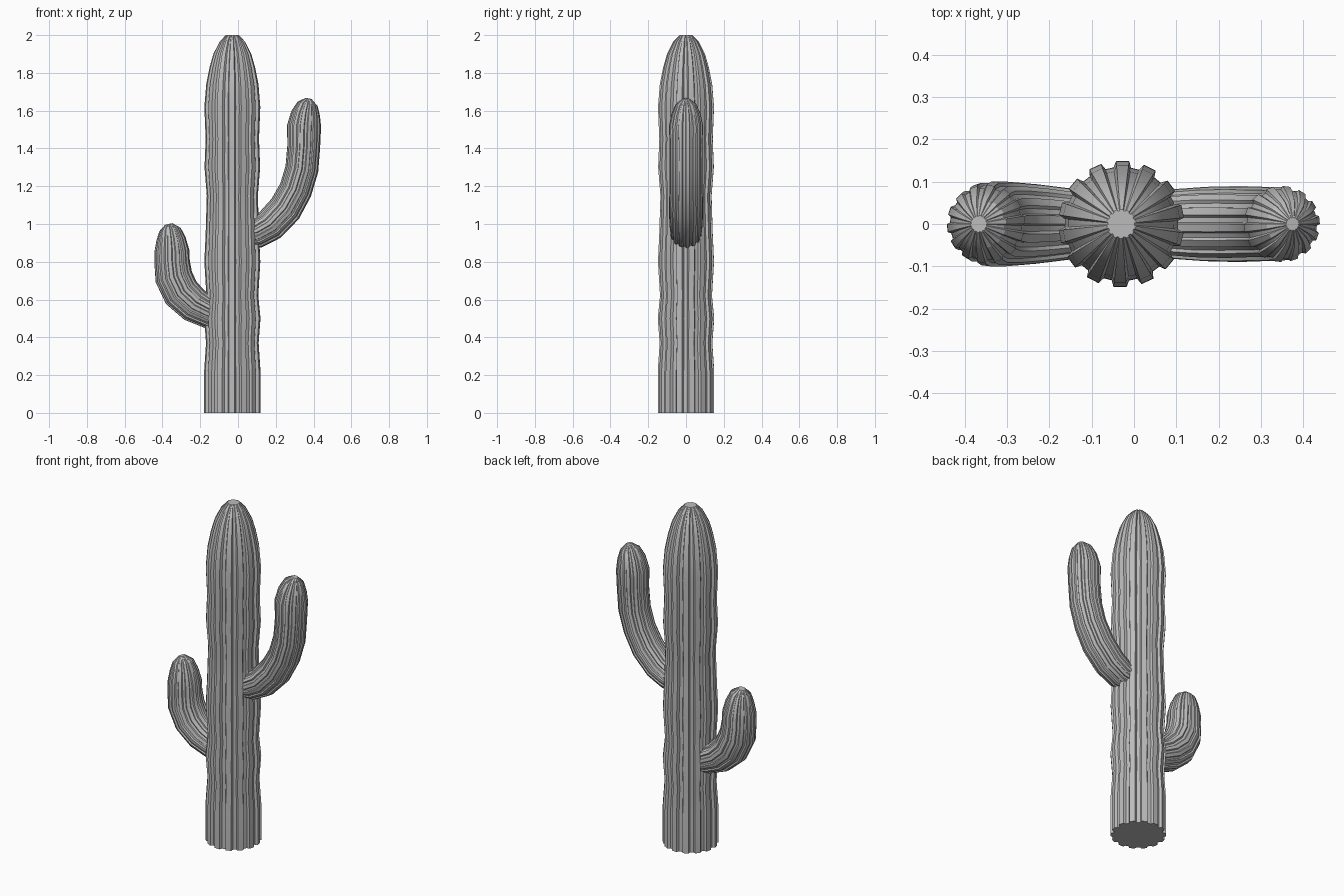
import bpy, bmesh, math
from mathutils import Vector

cube = bpy.data.objects.get("Cube")
if cube:
    bpy.data.objects.remove(cube, do_unlink=True)

skin = bpy.data.materials.new("cactus_grey")
skin.use_nodes = True
grey = (0.5, 0.5, 0.5, 1)
skin.diffuse_color = grey
skin.node_tree.nodes["Principled BSDF"].inputs["Base Color"].default_value = grey


def ribbed_stem(name, stations, ribs, depth, turn=0.0):
    """Sweep a ribbed section along (x, z, radius) stations in the y = 0 plane."""
    bm = bmesh.new()
    rings = []
    for i, (x, z, radius) in enumerate(stations):
        a, b = stations[max(i - 1, 0)], stations[min(i + 1, len(stations) - 1)]
        along = Vector((b[0] - a[0], 0, b[1] - a[1])).normalized()
        depth_axis = Vector((0, 1, 0))
        side = depth_axis.cross(along)
        ring = []
        for k in range(ribs):
            # each rib has two crest points and two groove points
            for offset, groove in ((0, 0), (0.46, 0), (0.58, 1), (0.9, 1)):
                angle = math.tau * (k + offset) / ribs + turn
                r = radius * (1 - depth * groove)
                point = Vector((x, 0, z))
                point += side * r * math.cos(angle) + depth_axis * r * math.sin(angle)
                ring.append(bm.verts.new(point))
        rings.append(ring)
    count = len(rings[0])
    for low, high in zip(rings, rings[1:]):
        for j in range(count):
            n = (j + 1) % count
            bm.faces.new((low[j], low[n], high[n], high[j]))
    bm.faces.new(list(reversed(rings[0])))
    bm.faces.new(rings[-1])
    bmesh.ops.recalc_face_normals(bm, faces=bm.faces)
    mesh = bpy.data.meshes.new(name)
    bm.to_mesh(mesh)
    bm.free()
    mesh.materials.append(skin)
    obj = bpy.data.objects.new(name, mesh)
    bpy.context.collection.objects.link(obj)
    bpy.ops.object.select_all(action="DESELECT")
    obj.select_set(True)
    bpy.context.view_layer.objects.active = obj
    bpy.ops.object.shade_smooth_by_angle(angle=math.radians(30))


# Trunk: gently waisted column with a tapered, flat-tipped crown
trunk_profile = [
    (0, 0.15), (0.22, 0.15), (0.37, 0.14), (0.5, 0.15), (0.62, 0.138),
    (0.8, 0.149), (0.95, 0.142), (1.15, 0.136), (1.3, 0.148), (1.45, 0.142),
    (1.62, 0.149), (1.74, 0.139), (1.83, 0.121), (1.9, 0.101),
    (1.965, 0.068), (2.0, 0.035)]
ribbed_stem("trunk", [(-0.03, z, r) for z, r in trunk_profile], 14, 0.1, 0.1)

# Upper arm on the left side
ribbed_stem("left_arm", [
    (0.03, 0.945, 0.08), (0.1, 0.955, 0.083), (0.17, 0.995, 0.088),
    (0.25, 1.08, 0.09), (0.305, 1.18, 0.088), (0.338, 1.29, 0.088),
    (0.348, 1.41, 0.087), (0.35, 1.52, 0.09), (0.358, 1.585, 0.077),
    (0.368, 1.635, 0.055), (0.375, 1.665, 0.016)], 14, 0.08)

# Lower arm on the right side
ribbed_stem("right_arm", [
    (-0.08, 0.52, 0.08), (-0.15, 0.53, 0.084), (-0.23, 0.57, 0.094),
    (-0.3, 0.635, 0.1), (-0.34, 0.72, 0.1), (-0.349, 0.8, 0.094),
    (-0.35, 0.86, 0.092), (-0.354, 0.92, 0.078), (-0.36, 0.97, 0.058),
    (-0.367, 1.0, 0.02)], 14, 0.08)
